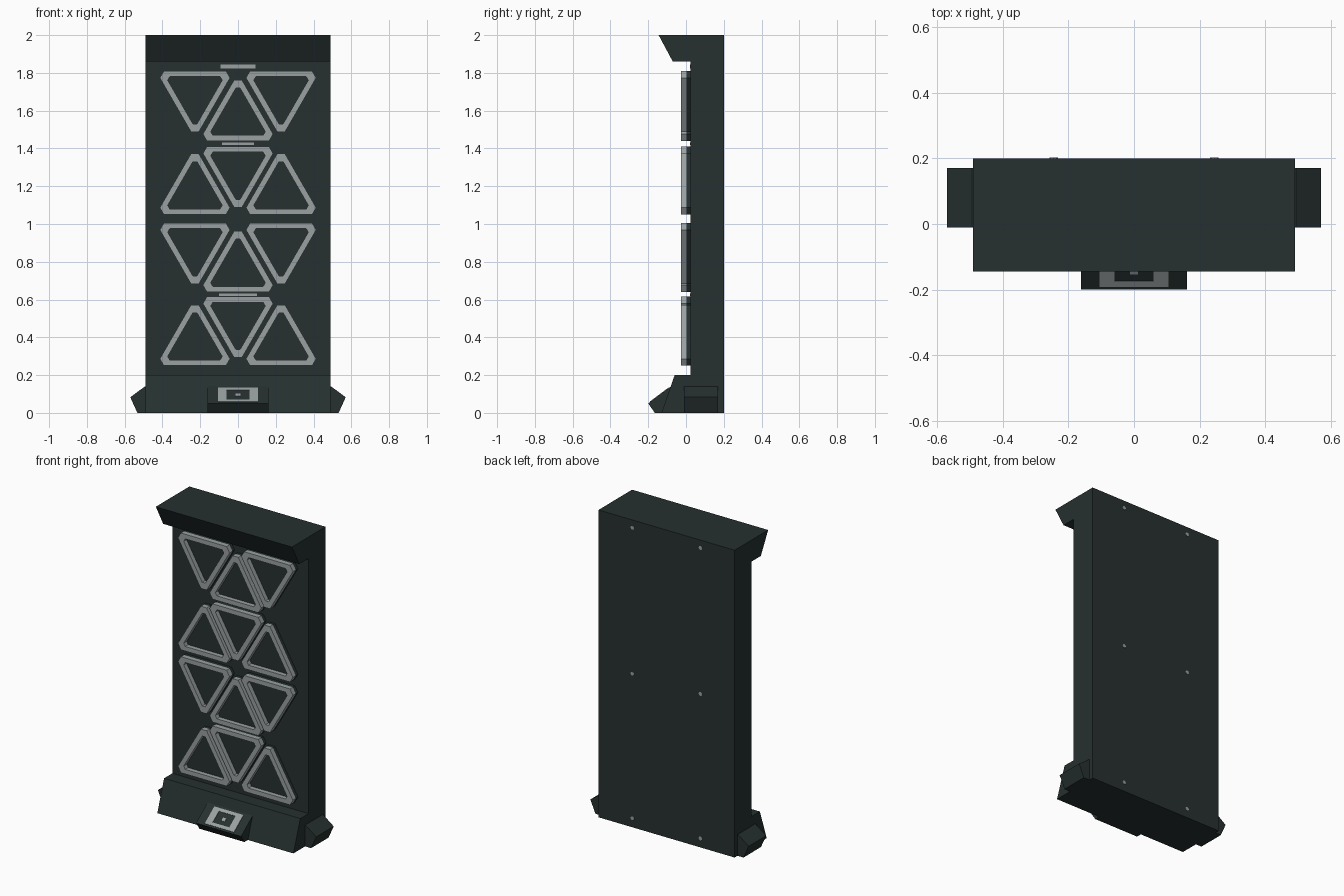
import bpy, bmesh, math
from mathutils import Vector

if "Cube" in bpy.data.objects:
    bpy.data.objects.remove(bpy.data.objects["Cube"])


def material(name, col):
    m = bpy.data.materials.new(name)
    m.diffuse_color = (*col, 1)
    m.use_nodes = True
    m.node_tree.nodes["Principled BSDF"].inputs["Base Color"].default_value = m.diffuse_color
    return m


DARK = material("dark green grey", (0.019, 0.030, 0.029))
GREY = material("light grey", (0.32, 0.35, 0.35))


def finish(bm, name, mat):
    bmesh.ops.recalc_face_normals(bm, faces=bm.faces)
    me = bpy.data.meshes.new(name)
    bm.to_mesh(me)
    bm.free()
    me.materials.append(mat)
    ob = bpy.data.objects.new(name, me)
    bpy.context.collection.objects.link(ob)
    return ob


def prism(name, pts, place, lo, hi, mat):
    """Extrude a 2D profile; place(a, b, depth) gives the 3D point."""
    bm = bmesh.new()
    rings = [[bm.verts.new(place(a, b, d)) for a, b in pts] for d in (lo, hi)]
    n = len(pts)
    for r in rings:
        bm.faces.new(r)
    for i in range(n):
        j = (i + 1) % n
        bm.faces.new((rings[0][i], rings[0][j], rings[1][j], rings[1][i]))
    return finish(bm, name, mat)


def ring(name, outer, inner, place, lo, hi, mat):
    """Closed frame between two profiles with equal point counts."""
    bm = bmesh.new()
    loops = [[bm.verts.new(place(a, b, d)) for a, b in p]
             for p, d in ((outer, lo), (inner, lo), (inner, hi), (outer, hi))]
    n = len(outer)
    for k in range(4):
        p, q = loops[k], loops[(k + 1) % 4]
        for i in range(n):
            j = (i + 1) % n
            bm.faces.new((p[i], p[j], q[j], q[i]))
    return finish(bm, name, mat)


def along_x(y, z, d): return Vector((d, y, z))
def along_y(x, z, d): return Vector((x, d, z))


def rect(x0, x1, z0, z1):
    return [(x0, z0), (x1, z0), (x1, z1), (x0, z1)]


# Main slab with overhanging top and protruding base
body = [(0.2, 0), (0.2, 2), (-0.145, 2), (-0.07, 1.86), (0.025, 1.86),
        (0.025, 0.2), (-0.06, 0.2), (-0.13, 0)]
prism("wall_body", body, along_x, -0.49, 0.49, DARK)

# Wedge at the front of the base
prism("front_wedge", [(-0.06, 0), (-0.06, 0.14), (-0.08, 0.14), (-0.2, 0.05), (-0.165, 0)],
      along_x, -0.162, 0.162, DARK)

# Wedges at both sides
for s, side in ((-1, "left"), (1, "right")):
    prism("side_wedge_" + side,
          [(s * 0.48, 0), (s * 0.48, 0.14), (s * 0.493, 0.14), (s * 0.57, 0.083), (s * 0.533, 0)],
          along_y, -0.01, 0.17, DARK)

# Grey window frame lying on the sloped face of the front wedge
A, B = Vector((0, -0.08, 0.14)), Vector((0, -0.2, 0.05))
NORMAL = Vector((0, -0.09, 0.12)).normalized()


def on_slope(x, t, d):
    return A.lerp(B, t) + NORMAL * d + Vector((x, 0, 0))


ring("wedge_frame", rect(-0.105, 0.105, 0.1, 0.92), rect(-0.06, 0.06, 0.24, 0.78),
     on_slope, -0.002, 0.003, GREY)
prism("wedge_light", rect(-0.012, 0.012, 0.45, 0.6), on_slope, -0.002, 0.003, GREY)


# Triangle with cut corners; base at z=0, pointing up (d=1) or down (d=-1)
def cut_triangle(cx, zbase, d, inset=0.0, cut=0.042):
    half = 0.207 - inset * math.sqrt(3)
    h = half * math.sqrt(3)
    corners = [Vector((-half, inset)), Vector((half, inset)), Vector((0, inset + h))]
    out = []
    for i, c in enumerate(corners):
        for other in (corners[i - 1], corners[(i + 1) % 3]):
            p = c + (other - c).normalized() * cut
            out.append((cx + p.x, zbase + d * p.y))
    return out


# Four rows of three triangles: (outer base z, outer direction, middle base z)
rows = [(1.81, -1, 1.44), (1.05, 1, 1.41), (1.005, -1, 0.64), (0.25, 1, 0.615)]
for r, (zo, d, zm) in enumerate(rows):
    for c, (x, z, dd) in enumerate(((-0.228, zo, d), (0, zm, -d), (0.228, zo, d))):
        outer = cut_triangle(x, z, dd)
        inner = cut_triangle(x, z, dd, 0.03, 0.022)
        tag = "%d_%d" % (r + 1, c + 1)
        ring("triangle_frame_" + tag, outer, inner, along_y, -0.027, 0.003, GREY)
        prism("triangle_panel_" + tag, outer, along_y, 0.003, 0.03, DARK)

# Thin grey light strips between the rows
for i, (z0, z1, w) in enumerate(((1.822, 1.845, 0.093), (1.418, 1.432, 0.085), (0.62, 0.633, 0.1))):
    prism("light_strip_%d" % (i + 1), rect(-w, w, z0, z1), along_y, 0.020, 0.028, GREY)

# Small bolts on the back
octagon = [(0.013 * math.cos(k * math.pi / 4), 0.013 * math.sin(k * math.pi / 4)) for k in range(8)]
for x in (-0.245, 0.245):
    for i, z in enumerate((0.06, 1.0, 1.95)):
        prism("back_bolt_%d" % i, [(x + a, z + b) for a, b in octagon], along_y, 0.197, 0.202, GREY)
